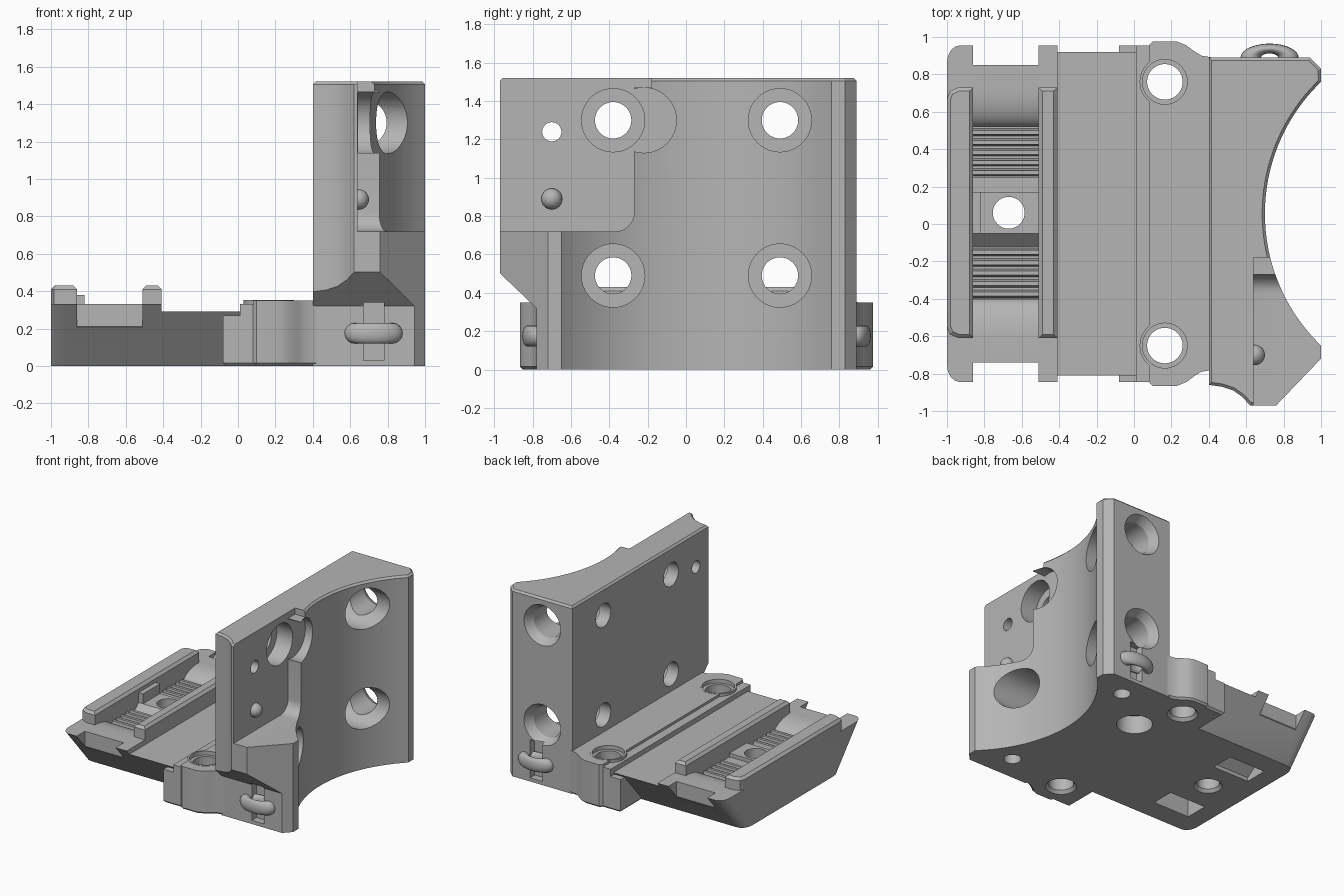
import bpy, bmesh, math
from mathutils import Matrix

if "Cube" in bpy.data.objects:
    bpy.data.objects.remove(bpy.data.objects["Cube"], do_unlink=True)

GREY = (0.46, 0.46, 0.46, 1)
mat = bpy.data.materials.new("plain grey")
mat.use_nodes = True
mat.diffuse_color = GREY
mat.node_tree.nodes["Principled BSDF"].inputs["Base Color"].default_value = GREY
MID = 0.055          # mirror line along y


def finish(bm, name):
    bmesh.ops.recalc_face_normals(bm, faces=bm.faces[:])
    me = bpy.data.meshes.new(name)
    bm.to_mesh(me)
    bm.free()
    me.materials.append(mat)
    ob = bpy.data.objects.new(name, me)
    bpy.context.collection.objects.link(ob)
    return ob


def prism(name, pts, axis, lo, hi, bevel=None, width=0.02, segs=1):
    """Extrude an outline along an axis, optionally bevelling edges chosen by a rule."""
    place = {"x": lambda u, v, w: (w, u, v), "y": lambda u, v, w: (u, w, v),
             "z": lambda u, v, w: (u, v, w)}[axis]
    bm = bmesh.new()
    ends = [[bm.verts.new(place(u, v, w)) for u, v in pts] for w in (lo, hi)]
    bm.faces.new(ends[0])
    bm.faces.new(ends[1])
    n = len(pts)
    for i in range(n):
        j = (i + 1) % n
        bm.faces.new((ends[0][i], ends[0][j], ends[1][j], ends[1][i]))
    bmesh.ops.recalc_face_normals(bm, faces=bm.faces[:])
    if bevel:
        edges = [e for e in bm.edges if bevel(e.verts[0].co, e.verts[1].co)]
        bmesh.ops.bevel(bm, geom=edges, offset=width, segments=segs,
                        profile=0.5, affect='EDGES')
    return finish(bm, name)


def box(name, x0, x1, y0, y1, z0, z1, **kw):
    return prism(name, [(x0, y0), (x1, y0), (x1, y1), (x0, y1)], "z", z0, z1, **kw)


def rod(name, axis, u, v, lo, hi, r, r2=None):
    """Cylinder or cone along an axis; u, v are the other two coordinates in order."""
    rot = {"x": Matrix.Rotation(math.pi / 2, 4, 'Y'), "z": Matrix.Identity(4),
           "y": Matrix.Rotation(-math.pi / 2, 4, 'X')}[axis]
    m = (lo + hi) / 2
    c = {"x": (m, u, v), "y": (u, m, v), "z": (u, v, m)}[axis]
    bm = bmesh.new()
    bmesh.ops.create_cone(bm, cap_ends=True, segments=40, radius1=r, radius2=r2 or r,
                          depth=hi - lo, matrix=Matrix.Translation(c) @ rot)
    return finish(bm, name)


def cut(targets, *cutters):
    for c in cutters:
        c.hide_render = True
        for ob in targets:
            mod = ob.modifiers.new("cut", 'BOOLEAN')
            mod.operation, mod.solver, mod.object = 'DIFFERENCE', 'EXACT', c
            bpy.context.view_layer.objects.active = ob
            bpy.ops.object.modifier_apply(modifier=mod.name)
        bpy.data.objects.remove(c, do_unlink=True)


def end_edge(a, b):
    return a.x < -0.99 and b.x < -0.99 and abs(a.z - b.z) > 0.05


# Upright wall with a concave face
R, CX = 0.978, 1.678
half = math.asin(0.705 / R)
arc = [(CX - R * math.cos(t), MID + R * math.sin(t))
       for t in (-half + 2 * half * i / 48 for i in range(49))]
outline = [(0.40, -0.86), (0.47, -0.87), (0.53, -0.89), (0.58, -0.925), (0.62, -0.97),
           (0.76, -0.97), (1.0, -0.72)] + arc + [(1.0, 0.83), (0.94, 0.89), (0.40, 0.89)]
wall = prism("upright_wall", outline, "z", 0, 1.52,
             bevel=lambda a, b: a.z > 1.5 and b.z > 1.5, width=0.015)

# Undercut of the front end, then the stepped recess in the upper front corner
cut([wall], prism("undercut", [(-1.2, 0.718), (-0.97 - 0.03, 0.53), (-0.78, 0.32),
                               (-0.78, -0.1), (-1.2, -0.1)], "x", 0.2, 1.2))
corner = [(-0.37 + 0.1 * math.sin(t), 0.82 - 0.1 * math.cos(t))
          for t in (math.pi / 2 * i / 8 for i in range(9))]
cut([wall],
    prism("recess", [(-1.2, 0.72)] + corner +
          [(-0.27, 1.47), (-0.18, 1.47), (-0.18, 1.6), (-1.2, 1.6)], "x", 0.64, 1.2),
    rod("recess_round", "x", -0.22, 1.3, 0.641, 1.2, 0.17))

# Counterbored holes through the wall
for y in (-0.38, 0.49):
    for z in (0.49, 1.3):
        cut([wall], rod("counterbore", "x", y, z, 0.5, 1.3, 0.165),
            rod("through", "x", y, z, 0.3, 0.6, 0.095))
cut([wall], rod("small_hole", "x", -0.7, 1.24, 0.3, 1.2, 0.05))

# Holes in the rear end of the wall
for z in (0.49, 1.3):
    cut([wall], rod("end_bore", "y", 0.67, z, 0.46, 1.0, 0.125),
        rod("end_flare", "y", 0.67, z, 0.82, 0.9, 0.125, 0.17))

# Slots and raised strap loops at both ends
for name, y in (("front_strap_loop", -0.78), ("rear_strap_loop", 0.89)):
    cut([wall], box("slot", 0.67, 0.78, y - 0.06, y + 0.06, 0.03, 0.34))
    bpy.ops.mesh.primitive_torus_add(major_radius=0.1, minor_radius=0.055, major_segments=40,
                                     minor_segments=16, location=(0.725, y, 0.175))
    loop = bpy.context.object
    loop.name = name
    loop.scale.y = 0.48
    loop.data.materials.append(mat)

# Round stud in the recess
bpy.ops.mesh.primitive_uv_sphere_add(radius=0.055, segments=24, ring_count=12,
                                     location=(0.645, -0.7, 0.89))
stud = bpy.context.object
stud.name = "round_stud"
stud.data.materials.append(mat)

# Mounting block between wall and plate, with stepped top and swollen ends
side = [(-0.08, 0.9), (0.08, 0.9), (0.1, 0.92), (0.23, 0.92), (0.28, 0.9),
        (0.32, 0.87), (0.36, 0.845), (0.42, 0.835)]
block = prism("mounting_block", [(x, MID + d) for x, d in side] +
              [(x, MID - d) for x, d in reversed(side)], "z", 0, 0.35,
              bevel=lambda a, b: a.z < 0.01 and b.z < 0.01 and min(a.x, b.x) < 0.41,
              width=0.015)
cut([block], box("low_step", -0.3, 0.01, -1.2, 1.2, 0.27, 0.6),
    box("mid_step", -0.3, 0.08, -1.2, 1.2, 0.33, 0.6))
screws = (MID - 0.705, MID + 0.705)
for y in screws:
    boss = rod("screw_boss", "z", 0.165, y, 0.1, 0.352, 0.135)
    cut([block, boss], rod("screw_hole", "z", 0.165, y, -0.1, 0.6, 0.095),
        rod("screw_seat", "z", 0.165, y, 0.32, 0.6, 0.12),
        rod("flare", "z", 0.165, y, -0.01, 0.03, 0.125, 0.09))

# Blind holes in the underside
cut([block, wall], rod("large_blind", "z", 0.34, 0.41, -0.1, 0.15, 0.135))
for y in (-0.57, 0.7):
    cut([wall], rod("small_blind", "z", 0.705, y, -0.1, 0.2, 0.065))

# Low plate with sloping ends, a channel and a lowered deck
plate = prism("sloped_plate", [(-0.56, 0), (0.67, 0), (0.955, 0.33), (-0.845, 0.33)],
              "x", -1, 0.01, bevel=end_edge, width=0.07, segs=4)
cut([plate], box("deck", -0.41, 0.2, -1.2, 1.2, 0.29, 0.6),
    box("channel", -0.86, -0.51, -1.2, 1.2, 0.21, 0.6))
for s in (-1, 1):
    pocket = [(0.25, -0.1), (0.44, -0.1), (0.44, 0.17), (0.25, 0.03)]
    cut([plate], prism("pocket", [(MID + s * y, z) for y, z in pocket], "x", -0.85, -0.52))

# Two raised rails beside the channel
rail_args = dict(bevel=lambda a, b: a.z > 0.4 and b.z > 0.4)
outer = [(-1, -0.55), (-0.985, -0.59), (-0.94, -0.61), (-0.86, -0.61),
         (-0.86, 0.73), (-0.94, 0.73), (-0.985, 0.71), (-1, 0.67)]
prism("outer_rail", outer, "z", 0.3, 0.43, **rail_args)
box("inner_rail", -0.51, -0.41, -0.61, 0.73, 0.28, 0.43, **rail_args)

# Toothed channel insert with rounded humps at both ends


def teeth(start, end, n=5):
    step = (end - start) / n
    return [(start + step * (i + f), z) for i in range(n)
            for f, z in ((0.1, 0.23), (0.25, 0.28), (0.65, 0.28), (0.85, 0.23))]


quarter = [math.pi / 2 * i / 10 for i in range(11)]
profile = [(-0.74, 0.205), (-0.74, 0.33)]
profile += [(-0.61 + 0.21 * math.sin(t), 0.23 + 0.1 * math.cos(t)) for t in quarter]
profile += teeth(-0.40, -0.12)
profile += [(-0.12, 0.23), (-0.05, 0.30), (0.17, 0.30), (0.17, 0.27), (0.25, 0.27), (0.25, 0.23)]
profile += teeth(0.25, 0.52)
profile += [(0.72 - 0.2 * math.sin(t), 0.23 + 0.1 * math.cos(t)) for t in reversed(quarter)]
profile += [(0.85, 0.33), (0.85, 0.205)]
insert = prism("toothed_channel", profile, "x", -0.86, -0.51)
cut([insert, plate], rod("channel_hole", "z", -0.67, 0.06, -0.1, 0.6, 0.085))
cut([plate], rod("channel_flare", "z", -0.67, 0.06, -0.01, 0.03, 0.115, 0.08))
box("channel_tab", -0.865, -0.82, -0.05, 0.17, 0.28, 0.38)

# Smooth curved surfaces, keep edges crisp
bpy.ops.object.select_all(action='DESELECT')
for ob in bpy.context.scene.objects:
    if ob.type == 'MESH' and not ob.hide_render:
        ob.select_set(True)
        bpy.context.view_layer.objects.active = ob
bpy.ops.object.shade_smooth_by_angle(angle=math.radians(25))
